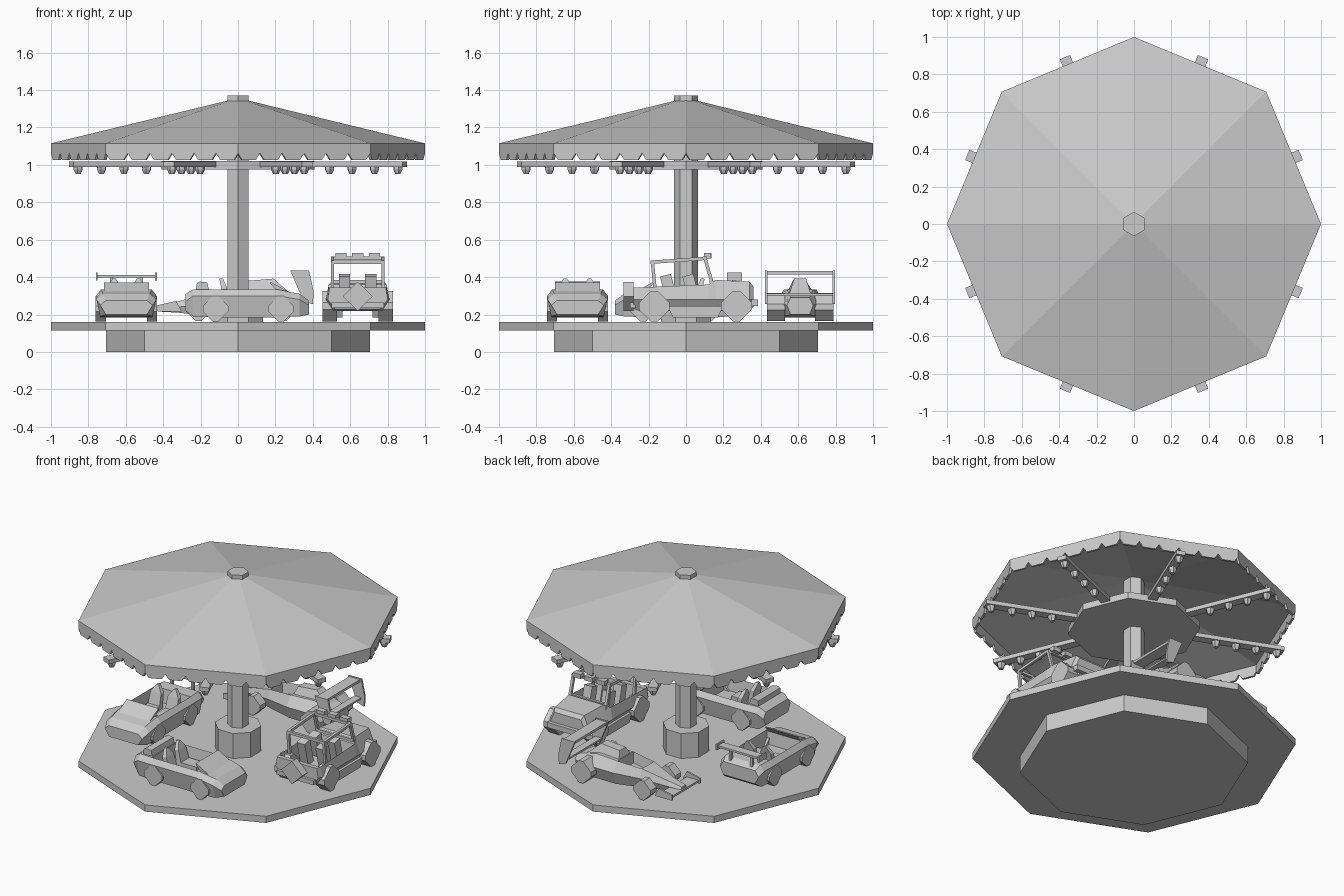
import bpy, bmesh
from math import sin, cos, pi, radians
from mathutils import Matrix, Vector

cube = bpy.data.objects.get("Cube")
if cube:
    bpy.data.objects.remove(cube)

grey = bpy.data.materials.new("light_grey")
grey.use_nodes = True
grey.diffuse_color = (0.6, 0.6, 0.6, 1)
grey.node_tree.nodes["Principled BSDF"].inputs["Base Color"].default_value = (0.6, 0.6, 0.6, 1)


def solid(bm, rings, caps=True):
    """Bridge a list of equal rings of points into a body."""
    vs = [[bm.verts.new(p) for p in r] for r in rings]
    n = len(vs[0])
    walls = [[bm.faces.new((a[i], a[(i + 1) % n], b[(i + 1) % n], b[i])) for i in range(n)]
             for a, b in zip(vs, vs[1:])]
    if caps:
        bm.faces.new(vs[0])
        bm.faces.new(vs[-1][::-1])
    return walls


def finish(name, bm, place=Matrix()):
    bmesh.ops.recalc_face_normals(bm, faces=bm.faces)
    mesh = bpy.data.meshes.new(name)
    bm.to_mesh(mesh)
    bm.free()
    mesh.materials.append(grey)
    ob = bpy.data.objects.new(name, mesh)
    ob.matrix_world = place
    bpy.context.collection.objects.link(ob)
    return ob


def part(name, solids, place=Matrix(), caps=True):
    bm = bmesh.new()
    for rings in solids:
        solid(bm, rings, caps)
    return finish(name, bm, place)


def ngon(n, r, z, turn=0.0, cx=0.0, cy=0.0):
    return [(cx + r * cos(turn + 2 * pi * i / n), cy + r * sin(turn + 2 * pi * i / n), z) for i in range(n)]


def box(x0, x1, y0, y1, z0, z1):
    return [[(x0, y0, z), (x1, y0, z), (x1, y1, z), (x0, y1, z)] for z in (z0, z1)]


def side_prism(pts, y0, y1):
    """Extrude an XZ outline across Y."""
    return [[(x, y, z) for x, z in pts] for y in (y0, y1)]


def bar(a, b, t=0.009):
    a, b = Vector(a), Vector(b)
    d = (b - a).normalized()
    u = d.cross(Vector((0, 0, 1)) if abs(d.z) < 0.9 else Vector((0, 1, 0))).normalized() * t
    v = d.cross(u)
    return [[p + u + v, p - u + v, p - u - v, p + u - v] for p in (a, b)]


def moved(rings, m):
    return [[m @ Vector(p) for p in r] for r in rings]


# Base, platform and centre column
part("base", [[ngon(8, 0.707, 0), ngon(8, 0.707, 0.115)]])
part("platform", [[ngon(8, 1, 0.115), ngon(8, 1, 0.16)]])
part("column_foot", [[ngon(8, 0.145, 0.16, pi / 8), ngon(8, 0.145, 0.33, pi / 8)]])
part("column", [[ngon(6, 0.065, 0.33, pi / 2), ngon(6, 0.065, 1.37, pi / 2)]])
part("ceiling_hub", [[ngon(8, 0.41, 0.975), ngon(8, 0.41, 1.02)]])

# Canopy shell with hanging trim teeth
shell = ((0.05, 1.33), (0.985, 1.1), (0.985, 1.06), (1, 1.06), (1, 1.115), (0.05, 1.345))
part("canopy", [[ngon(8, r, z) for r, z in shell]], caps=False)
apothem = cos(pi / 8)
pitch = 2 * sin(pi / 8) / 6
teeth, arms, bulbs = [], [], []
for k in range(8):
    turn = Matrix.Rotation(pi / 8 + k * pi / 4, 4, 'Z')
    for j in range(6):
        c = (j - 2.5) * pitch
        outline = ((c - 0.062, 1.06), (c + 0.062, 1.06), (c + 0.04, 1.027), (c - 0.04, 1.027))
        teeth.append(moved([[(x, y, z) for y, z in outline] for x in (apothem - 0.015, apothem)], turn))
    # Lamp arms
    arms.append(moved(box(0.3, 0.965, -0.03, 0.03, 0.99, 1.018), turn))
    for r in (0.53, 0.66, 0.79, 0.925):
        bulbs.append(moved([ngon(6, 0.026, 0.99, 0, r), ngon(6, 0.026, 0.975, 0, r),
                            ngon(6, 0.015, 0.952, 0, r)], turn))
part("canopy_teeth", teeth)
part("lamp_arms", arms)
part("lamps", bulbs)


def vehicle_place(deg, radius):
    return Matrix.Rotation(radians(deg), 4, 'Z') @ Matrix.Translation((0, -radius, 0))


def hull(name, stations, place, cockpit, inset, depth):
    """Six-sided sections along X; the top panel at index cockpit is sunk."""
    bm = bmesh.new()
    rings = [[(x, wb, zb), (x, wm, zm), (x, wt, zt), (x, -wt, zt), (x, -wm, zm), (x, -wb, zb)]
             for x, zb, zm, zt, wb, wm, wt in stations]
    top = solid(bm, rings)[cockpit][2]
    bmesh.ops.recalc_face_normals(bm, faces=bm.faces)
    bmesh.ops.inset_region(bm, faces=[top], thickness=inset)
    bmesh.ops.translate(bm, verts=top.verts, vec=(0, 0, -depth))
    finish(name, bm, place)


def wheel_rings(x, z, r, y0, y1):
    t = 0.22 * r
    pts = [(r, -t), (r, t), (t, r), (-t, r), (-r, t), (-r, -t), (-t, -r), (t, -r)]
    return side_prism([(x + a, z + b) for a, b in pts], y0, y1)


def wheels(name, xs, z, r, y0, y1, place):
    part(name, [wheel_rings(x, z, r, s * y0, s * y1) for x in xs for s in (1, -1)], place)


# Two open sports cars
def sports_car(name, place):
    hull(name + "_body", [
        (-0.28, 0.22, 0.27, 0.31, 0.12, 0.145, 0.12),
        (-0.24, 0.19, 0.3, 0.335, 0.14, 0.16, 0.13),
        (-0.15, 0.185, 0.3, 0.335, 0.14, 0.162, 0.135),
        (0.21, 0.185, 0.3, 0.335, 0.14, 0.162, 0.135),
        (0.33, 0.19, 0.28, 0.31, 0.14, 0.16, 0.125),
        (0.38, 0.2, 0.25, 0.275, 0.11, 0.14, 0.11)], place, 2, 0.018, 0.09)
    wheels(name + "_wheels", (-0.12, 0.23), 0.23, 0.068, 0.11, 0.164, place)
    screen = ((0.27, 0.322), (0.18, 0.372), (0.168, 0.372), (0.205, 0.33))
    part(name + "_windscreen", [side_prism(screen, -0.12, 0.12)], place)
    seats = []
    for y in (-0.065, 0.065):
        seats.append(box(-0.04, 0.08, y - 0.045, y + 0.045, 0.24, 0.27))
        seats.append([[(x, y + a * w, z) for x, a in ((x0, -1), (x1, -1), (x1, 1), (x0, 1))]
                      for x0, x1, w, z in ((-0.07, -0.03, 0.045, 0.24), (-0.09, -0.06, 0.04, 0.345),
                                           (-0.1, -0.08, 0.008, 0.393))])
    part(name + "_seats", seats, place)


car_a = vehicle_place(0, 0.58)
sports_car("roadster", car_a)
hood = ((-0.225, 0.33), (-0.22, 0.368), (-0.205, 0.376), (-0.165, 0.372), (-0.155, 0.33))
part("roadster_folded_roof", [side_prism(hood, -0.12, 0.12)], car_a)

car_b = vehicle_place(-90, 0.597)
sports_car("coupe", car_b)
spoiler = [box(-0.29, -0.23, -0.155, 0.155, 0.398, 0.412)]
for s in (-1, 1):
    spoiler.append(box(-0.3, -0.22, s * 0.153, s * 0.163, 0.383, 0.424))
    spoiler.append(box(-0.265, -0.245, s * 0.08 - 0.008, s * 0.08 + 0.008, 0.32, 0.4))
part("coupe_spoiler", spoiler, car_b)

# Off-road vehicle with roll cage
jeep = vehicle_place(90, 0.64)
hull("offroader_body", [
    (-0.28, 0.23, 0.28, 0.345, 0.12, 0.16, 0.15),
    (-0.25, 0.22, 0.28, 0.345, 0.13, 0.17, 0.155),
    (0.12, 0.22, 0.28, 0.36, 0.13, 0.17, 0.155),
    (0.16, 0.22, 0.28, 0.385, 0.13, 0.17, 0.13),
    (0.34, 0.22, 0.28, 0.375, 0.11, 0.15, 0.11),
    (0.36, 0.24, 0.28, 0.35, 0.1, 0.13, 0.1)], jeep, 1, 0.02, 0.1)
wheels("offroader_wheels", (-0.17, 0.27), 0.245, 0.082, 0.11, 0.188, jeep)
part("offroader_spare_wheel", [[[(x, a * 0.08, 0.297 + b * 0.078) for a, b in ((1, 0), (0, 1), (-1, 0), (0, -1))]
                                for x in (-0.335, -0.28)]], jeep)
sill = ((-0.1, 0.245), (0.2, 0.245), (0.17, 0.185), (-0.07, 0.185))
part("offroader_sills", [side_prism(sill, s * 0.08, s * 0.165) for s in (-1, 1)], jeep)
part("offroader_bumpers", [box(0.35, 0.385, -0.14, 0.14, 0.245, 0.28),
                           box(-0.3, -0.27, -0.14, 0.14, 0.235, 0.265)], jeep)
cage = [bar((-0.18, -0.14, 0.48), (-0.18, 0.14, 0.48)), bar((0.1, -0.14, 0.5), (0.1, 0.14, 0.5)),
        bar((0.135, -0.14, 0.375), (0.135, 0.14, 0.375))]
for s in (-0.135, 0.135):
    cage += [bar((-0.165, s, 0.33), (-0.18, s, 0.485)), bar((-0.18, s, 0.48), (0.1, s, 0.5)),
             bar((0.145, s, 0.35), (0.1, s, 0.505))]
part("offroader_roll_cage", cage, jeep)
part("offroader_roof_lights", [box(0.095, 0.135, y - 0.03, y + 0.03, 0.5, 0.53) for y in (-0.09, 0, 0.09)], jeep)
part("offroader_seats", [bar((x, y, 0.25), (x - 0.04, y, 0.41), 0.03) for x in (-0.07, 0.05) for y in (-0.07, 0.07)],
     jeep)

# Open-wheel race car
racer = vehicle_place(180, 0.61)
hull("racer_body", [
    (-0.36, 0.2, 0.25, 0.29, 0.05, 0.07, 0.05),
    (-0.2, 0.185, 0.27, 0.335, 0.1, 0.13, 0.07),
    (-0.03, 0.185, 0.27, 0.335, 0.1, 0.13, 0.085),
    (0.14, 0.19, 0.26, 0.32, 0.06, 0.085, 0.065),
    (0.32, 0.21, 0.24, 0.27, 0.03, 0.045, 0.03),
    (0.41, 0.215, 0.235, 0.25, 0.02, 0.03, 0.02)], racer, 2, 0.015, 0.07)
part("racer_engine_cover", [[
    [(x, a * w, z) for x, a, w, z in ((x0, -1, w0, z0), (x1, -1, w0, z1), (x1, 1, w0, z1), (x0, 1, w0, z0))]
    for x0, x1, w0, z0, z1 in ((-0.33, -0.03, 0.07, 0.27, 0.32), (-0.19, -0.05, 0.032, 0.392, 0.38))]], racer)
wheels("racer_rear_wheels", (-0.24,), 0.24, 0.075, 0.08, 0.178, racer)
wheels("racer_front_wheels", (0.21,), 0.23, 0.065, 0.1, 0.165, racer)
part("racer_axles", [bar((x, -0.12, 0.235), (x, 0.12, 0.235)) for x in (-0.24, 0.21)], racer)
front_wing = [box(0.33, 0.42, -0.15, 0.15, 0.222, 0.236)]
rear_wing = [box(-0.37, -0.29, -0.18, 0.18, 0.415, 0.432), box(-0.38, -0.33, -0.18, 0.18, 0.3, 0.312)]
plate = ((-0.28, 0.435), (-0.38, 0.435), (-0.405, 0.32), (-0.4, 0.255), (-0.35, 0.27))
tip = ((0.3, 0.215), (0.43, 0.215), (0.43, 0.25), (0.33, 0.272))
for s in (-1, 1):
    rear_wing.append(side_prism(plate, s * 0.174, s * 0.187))
    front_wing.append(side_prism(tip, s * 0.145, s * 0.157))
part("racer_front_wing", front_wing, racer)
part("racer_rear_wing", rear_wing, racer)
